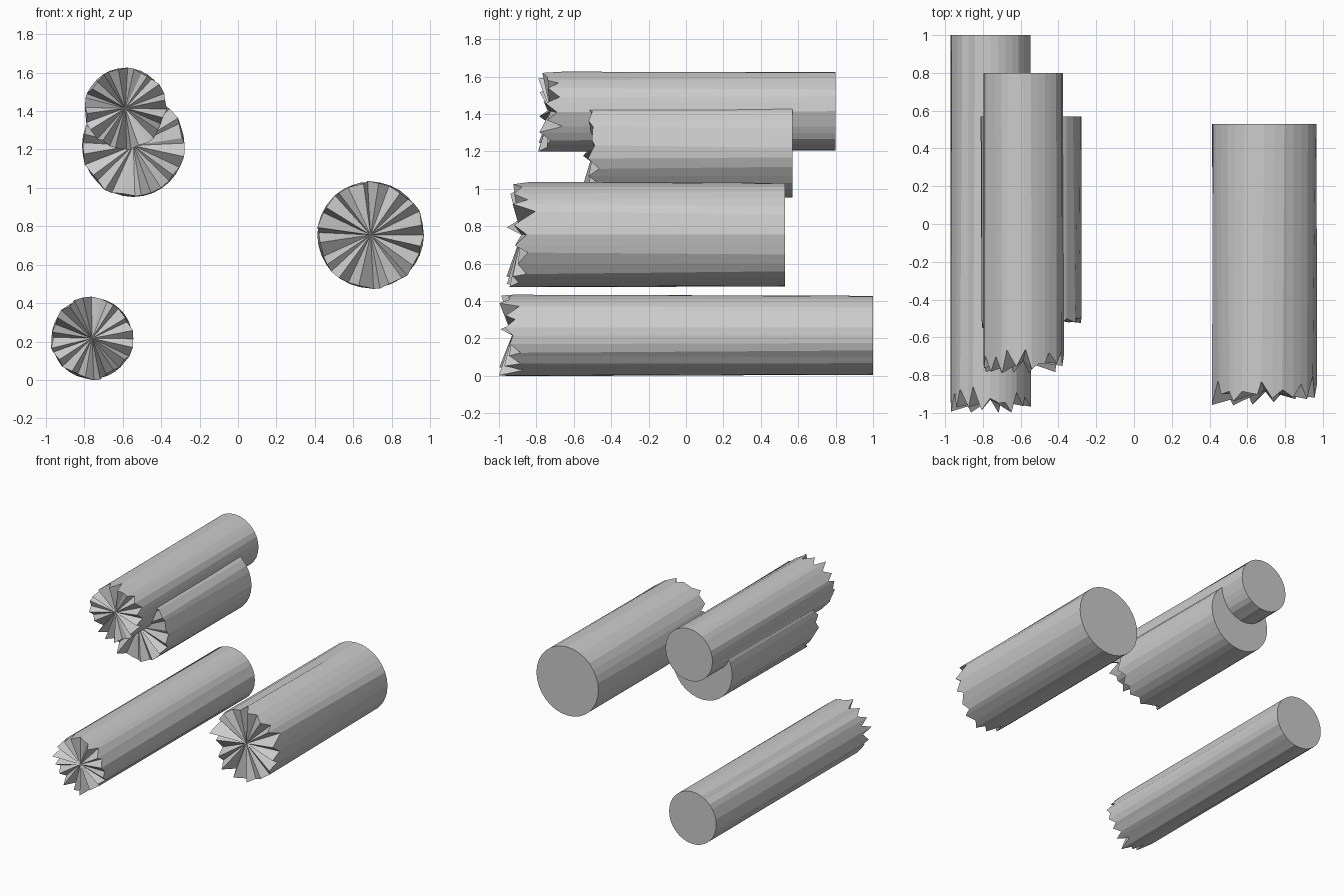
import bpy, bmesh, math, random

if "Cube" in bpy.data.objects:
    bpy.data.objects.remove(bpy.data.objects["Cube"])

SIDES = 32


def log(name, x, z, radius, tip, notch, back, seed):
    """Cut log along y: clean flat back, splintered fan at the front."""
    rng = random.Random(seed)
    # splinter depths: 0 = longest tip, 1 = deepest notch
    depth = [rng.uniform(0.0, 0.45) if i % 2 else rng.uniform(0.4, 1.0)
             for i in range(SIDES)]
    lo, hi = min(depth), max(depth)
    depth = [(d - lo) / (hi - lo) for d in depth]

    bm = bmesh.new()
    rear, front = [], []
    for i, d in enumerate(depth):
        a = 2 * math.pi * i / SIDES
        rear.append(bm.verts.new((x + radius * math.cos(a), back,
                                  z + radius * math.sin(a))))
        # broken rim wobbles a little around the true circle
        a += rng.uniform(-0.06, 0.06)
        r = radius + rng.uniform(-0.012, 0.008)
        front.append(bm.verts.new((x + r * math.cos(a),
                                   tip + (notch - tip) * d,
                                   z + r * math.sin(a))))
    core = bm.verts.new((x, tip + (notch - tip) * 0.5, z))
    bm.faces.new(rear)
    for i in range(SIDES):
        j = (i + 1) % SIDES
        bm.faces.new((rear[i], front[i], front[j], rear[j]))
        bm.faces.new((front[i], core, front[j]))
    bmesh.ops.recalc_face_normals(bm, faces=bm.faces)
    mesh = bpy.data.meshes.new(name)
    bm.to_mesh(mesh)
    bm.free()
    obj = bpy.data.objects.new(name, mesh)
    bpy.context.collection.objects.link(obj)
    return obj


# name, centre x, centre z, radius, tip y, notch y, back y, seed
log("long_lower_log", -0.76, 0.217, 0.211, -1.0, -0.86, 1.0, 3)
log("upper_log", -0.587, 1.415, 0.21, -0.79, -0.66, 0.80, 5)
log("short_upper_log", -0.545, 1.22, 0.267, -0.56, -0.42, 0.57, 8)
log("thick_right_log", 0.69, 0.755, 0.277, -0.96, -0.80, 0.53, 11)
